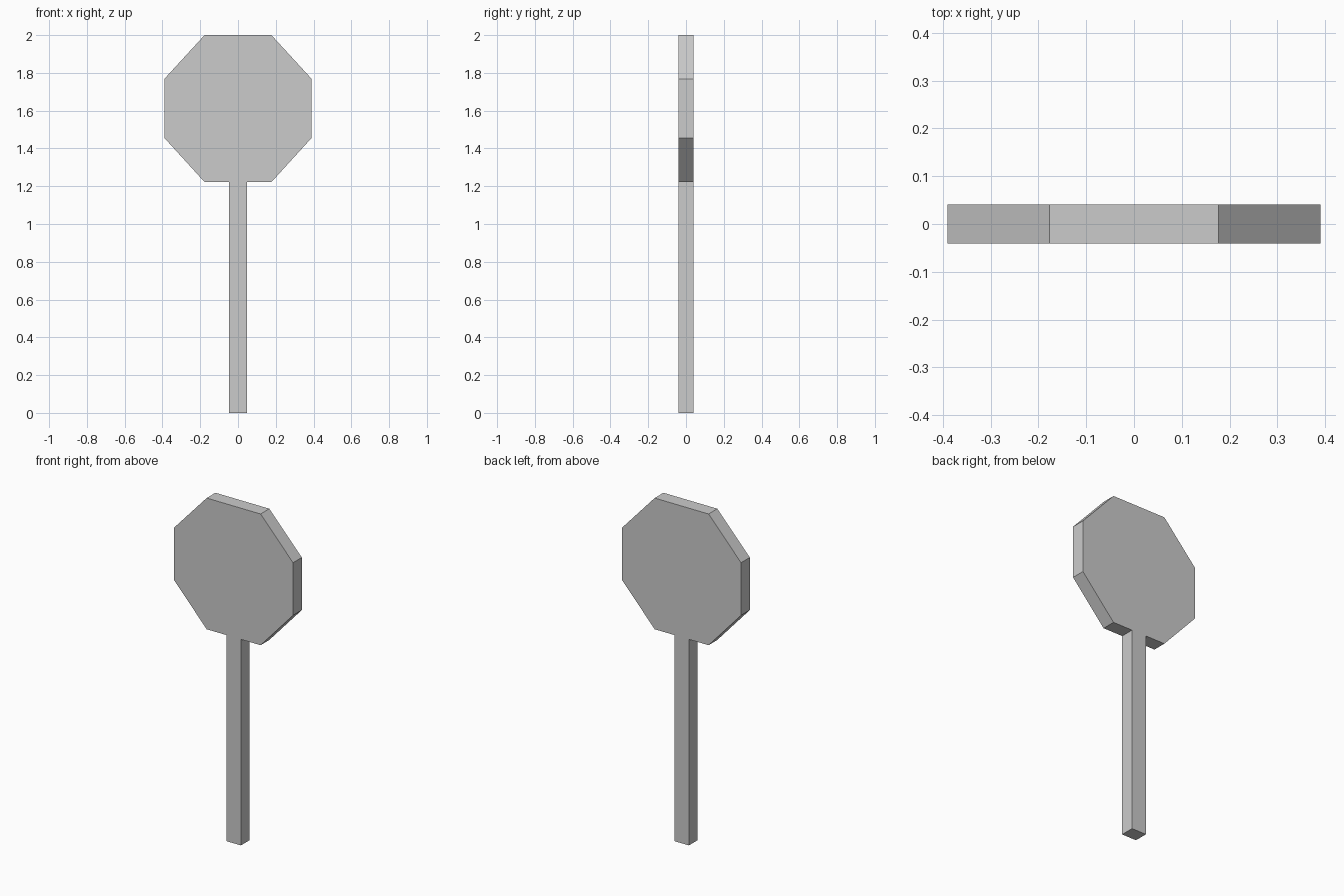
import bpy
import bmesh

if "Cube" in bpy.data.objects:
    bpy.data.objects.remove(bpy.data.objects["Cube"])

HALF_DEPTH = 0.041

# Right half of the silhouette (post foot up to the top of the octagonal board)
half = [(0.048, 0.0), (0.048, 1.222), (0.177, 1.222),
        (0.39, 1.456), (0.39, 1.768), (0.177, 2.0)]
outline = half + [(-x, z) for x, z in reversed(half)]

# Post and board are one continuous slab: extrude the mirrored outline in depth
bm = bmesh.new()
front = bm.faces.new([bm.verts.new((x, -HALF_DEPTH, z)) for x, z in outline])
back = bmesh.ops.extrude_face_region(bm, geom=[front], use_keep_orig=True)
moved = [g for g in back["geom"] if isinstance(g, bmesh.types.BMVert)]
bmesh.ops.translate(bm, verts=moved, vec=(0, 2 * HALF_DEPTH, 0))
bmesh.ops.recalc_face_normals(bm, faces=bm.faces)

mesh = bpy.data.meshes.new("octagonal_sign_on_post")
bm.to_mesh(mesh)
bm.free()
sign = bpy.data.objects.new("octagonal_sign_on_post", mesh)
bpy.context.collection.objects.link(sign)
